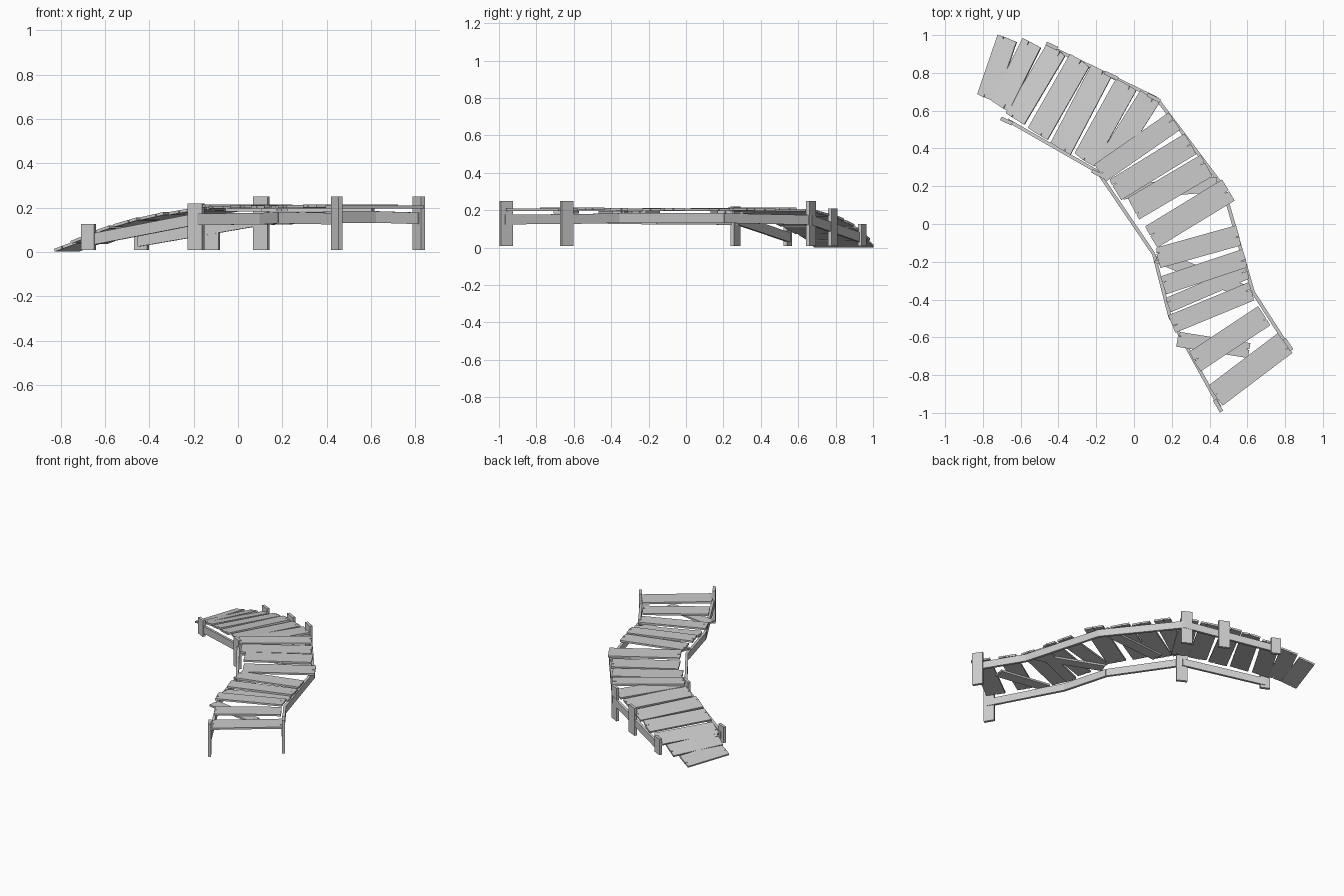
import bpy, bmesh, math, random
from mathutils import Vector

if "Cube" in bpy.data.objects:
    bpy.data.objects.remove(bpy.data.objects["Cube"])

random.seed(4)
UP = Vector((0, 0, 1))


def prism(name, outline, depth):
    """Solid from a closed 3D outline, extruded along the vector depth."""
    bm = bmesh.new()
    face = bm.faces.new([bm.verts.new(p) for p in outline])
    ext = bmesh.ops.extrude_face_region(bm, geom=[face])
    bmesh.ops.translate(bm, vec=depth, verts=[v for v in ext["geom"] if isinstance(v, bmesh.types.BMVert)])
    bmesh.ops.recalc_face_normals(bm, faces=bm.faces)
    me = bpy.data.meshes.new(name)
    bm.to_mesh(me)
    bm.free()
    ob = bpy.data.objects.new(name, me)
    bpy.context.collection.objects.link(ob)
    return ob


def plank(name, a, b, z, width, pitch=0.0, thick=0.013):
    """Deck board from inner end a to outer end b, with split, worn ends."""
    a, b = Vector((*a, z)), Vector((*b, z))
    u = (b - a).normalized()
    across = u.cross(UP)
    v = across * math.cos(pitch) + UP * math.sin(pitch)
    n = v.cross(u).normalized()
    if n.z < 0:
        n.negate()
    h = width / 2
    pts = []
    for end, s in ((a, 1), (b, -1)):
        c = random.uniform(-0.5, 0.5) * h
        d = random.uniform(0.015, 0.035)
        j = random.uniform(0, 0.012)
        # each end runs across the board with a narrow V split in it
        pts += [end - v * h * s + u * s * j, end + v * (c - 0.003),
                end + v * c + u * s * d, end + v * (c + 0.003), end + v * h * s] if s == 1 else \
               [end + v * h + u * s * j, end + v * (c + 0.003),
                end + v * c + u * s * d, end + v * (c - 0.003), end - v * h]
    # walk: inner end (-v to +v), then outer end (+v to -v)
    return prism(name, [p - n * thick / 2 for p in pts], n * thick)


def board(name, a, b, height, thick):
    """Upright board between two centre points."""
    a, b = Vector(a), Vector(b)
    side = (b - a).cross(UP).normalized() * thick
    h = UP * height / 2
    return prism(name, [p - side / 2 for p in (a - h, b - h, b + h, a + h)], side)


# deck planks: inner end, outer end, height, width, pitch in degrees
planks = [
    ((-.78, .665), (-.67, .985), .026, .112, 19),
    ((-.71, .62), (-.54, .96), .062, .115, 19),
    ((-.63, .555), (-.41, .925), .096, .12, 17),
    ((-.51, .475), (-.285, .87), .134, .125, 14),
    ((-.39, .395), (-.17, .815), .162, .125, 11),
    ((-.265, .335), (-.04, .74), .182, .125, 8),
    ((-.165, .28), (.085, .675), .197, .12, 4),
    ((-.18, .27), (.215, .545), .208, .11, 0),
    ((-.10, .18), (.30, .425), .202, .125, 0),
    ((-.005, .08), (.385, .31), .205, .13, 0),
    ((.09, -.07), (.50, .18), .203, .13, 0),
    ((.125, -.18), (.555, -.06), .205, .11, 0),
    ((.155, -.325), (.59, -.18), .203, .10, 0),
    ((.20, -.53), (.625, -.355), .205, .10, 0),
    ((.32, -.73), (.69, -.485), .207, .12, 0),
    ((.43, -.91), (.80, -.63), .203, .13, 0),
]
for i, (a, b, z, w, p) in enumerate(planks):
    plank(f"deck_plank_{i + 1}", a, b, z, w, math.radians(p))

# crooked planks lying under the deck
crooked = [((.23, -.61), (.61, -.67), .08), ((.12, -.17), (.59, -.36), .07),
           ((-.06, .17), (.44, .21), .08), ((.18, -.43), (.60, -.25), .08)]
for i, (a, b, w) in enumerate(crooked):
    plank(f"crooked_plank_{i + 1}", a, b, .190, w)

# side beams, one board per span
inner = [(-.67, .55, .055), (-.19, .275, .148), (.105, -.16, .150), (.19, -.49, .155), (.455, -.97, .15)]
outer = [(-.45, .94, .050), (.12, .665, .148), (.47, .20, .158), (.63, -.36, .158), (.82, -.655, .152)]
for side, path in (("inner", inner), ("outer", outer)):
    for i, (a, b) in enumerate(zip(path, path[1:])):
        board(f"{side}_beam_{i + 1}", a, b, .052, .018)

# posts: centre, heading in degrees, top height, width
posts = [
    ((-.675, .545), -25, .127, .066), ((-.435, .942), -25, .127, .066),
    ((-.12, .785), -25, .21, .078), ((-.19, .265), -28, .22, .075),
    ((.105, .668), -28, .25, .075), ((.445, -.962), -60, .25, .072),
    ((.815, -.638), -57, .25, .072),
]
for i, ((x, y), ang, top, w) in enumerate(posts):
    d = Vector((math.cos(math.radians(ang)), math.sin(math.radians(ang)), 0)) * w / 2
    c = Vector((x, y, (top + .01) / 2))
    board(f"post_{i + 1}", c - d, c + d, top - .01, .02)
